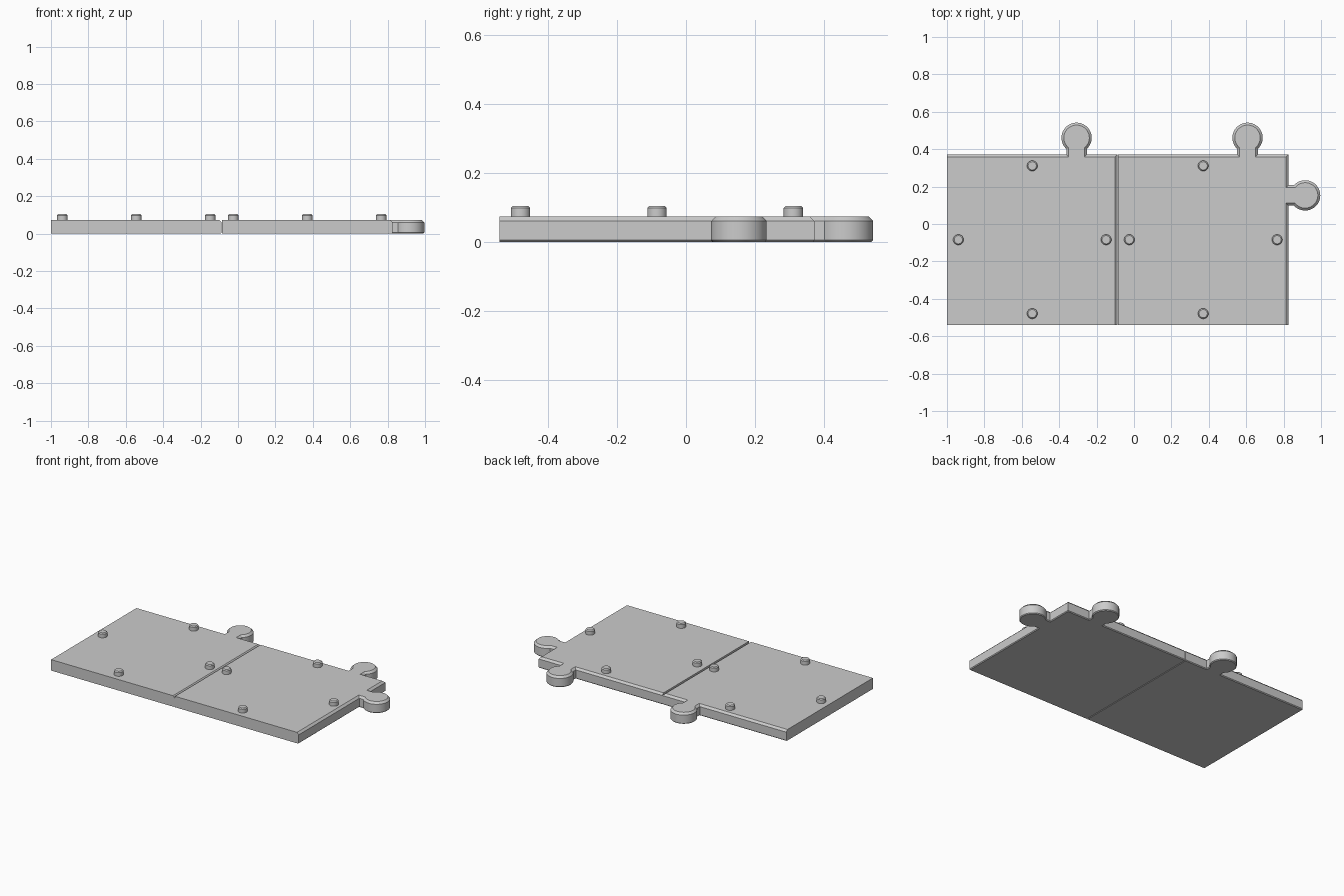
import bpy, bmesh
from math import sin, cos, asin, pi
from mathutils import Vector

HALF, THICK = 0.456, 0.073           # tile half width and thickness
CENTRE_Y = -0.084
TAB_SHIFT, TAB_OUT = 0.237, 0.089    # tab offset along its edge, head distance
HEAD_R, NECK = 0.081, 0.055

if "Cube" in bpy.data.objects:
    bpy.data.objects.remove(bpy.data.objects["Cube"])

grey = bpy.data.materials.new("plain grey")
grey.use_nodes = True
colour = (0.6, 0.6, 0.6, 1)
grey.diffuse_color = colour
grey.node_tree.nodes["Principled BSDF"].inputs["Base Color"].default_value = colour


def finish(bm, name):
    bmesh.ops.recalc_face_normals(bm, faces=bm.faces)
    mesh = bpy.data.meshes.new(name)
    bm.to_mesh(mesh)
    bm.free()
    mesh.materials.append(grey)
    obj = bpy.data.objects.new(name, mesh)
    bpy.context.collection.objects.link(obj)
    bpy.ops.object.select_all(action='DESELECT')
    obj.select_set(True)
    bpy.context.view_layer.objects.active = obj
    bpy.ops.object.shade_smooth_by_angle(angle=0.5)
    return obj


def tab_points(base, out):
    """Neck and round head, anticlockwise around the outline."""
    along = Vector((-out.y, out.x))
    head = base + out * TAB_OUT
    start = asin(NECK / HEAD_R) - pi
    pts = [base - along * NECK]
    for i in range(33):
        a = start - 2 * start * i / 32
        pts.append(head + out * cos(a) * HEAD_R + along * sin(a) * HEAD_R)
    return pts + [base + along * NECK]


def tile(name, cx, side_tab):
    c = Vector((cx, CENTRE_Y))
    right, back = Vector((1, 0)), Vector((0, 1))
    pts = [c + Vector((-HALF, -HALF)), c + Vector((HALF, -HALF))]
    if side_tab:
        pts += tab_points(c + Vector((HALF, TAB_SHIFT)), right)
    pts.append(c + Vector((HALF, HALF)))
    pts += tab_points(c + Vector((TAB_SHIFT, HALF)), back)
    pts.append(c + Vector((-HALF, HALF)))

    bm = bmesh.new()
    face = bm.faces.new([bm.verts.new((p.x, p.y, 0)) for p in pts])
    up = bmesh.ops.extrude_face_region(bm, geom=[face], use_keep_orig=True)["geom"]
    for v in up:
        if isinstance(v, bmesh.types.BMVert):
            v.co.z = THICK
    bmesh.ops.recalc_face_normals(bm, faces=bm.faces)

    # Chamfer the tabbed sides; the left and front sides stay square
    def rim(z):
        edges = []
        for e in bm.edges:
            a, b = (v.co for v in e.verts)
            flat = abs(a.z - z) < 1e-4 and abs(b.z - z) < 1e-4
            square = (max(a.x, b.x) < cx - HALF + 1e-4
                      or max(a.y, b.y) < CENTRE_Y - HALF + 1e-4)
            if flat and not square:
                edges.append(e)
        return edges
    for z, size in ((THICK, 0.013), (0, 0.005)):
        bmesh.ops.bevel(bm, geom=rim(z), offset=size, offset_type='OFFSET',
                        segments=1, profile=0.5, affect='EDGES')
    finish(bm, name)


def stud(name, x, y):
    bm = bmesh.new()
    bmesh.ops.create_cone(bm, cap_ends=True, segments=32, radius1=0.028,
                          radius2=0.028, depth=0.04)
    bmesh.ops.translate(bm, verts=bm.verts, vec=(x, y, 0.084))
    top = [e for e in bm.edges if all(v.co.z > 0.1 for v in e.verts)]
    bmesh.ops.bevel(bm, geom=top, offset=0.006, segments=1, profile=0.5,
                    affect='EDGES')
    finish(bm, name)


# Two tiles side by side, each with four studs
for label, cx, side_tab in (("right", -0.544, False), ("left", 0.37, True)):
    tile(label + "_tile", cx, side_tab)
    for where, dx, dy in (("back", 0, 1), ("front", 0, -1),
                          ("outer", -1, 0), ("inner", 1, 0)):
        stud(f"{label}_{where}_stud", cx + dx * 0.395, CENTRE_Y + dy * 0.395)
